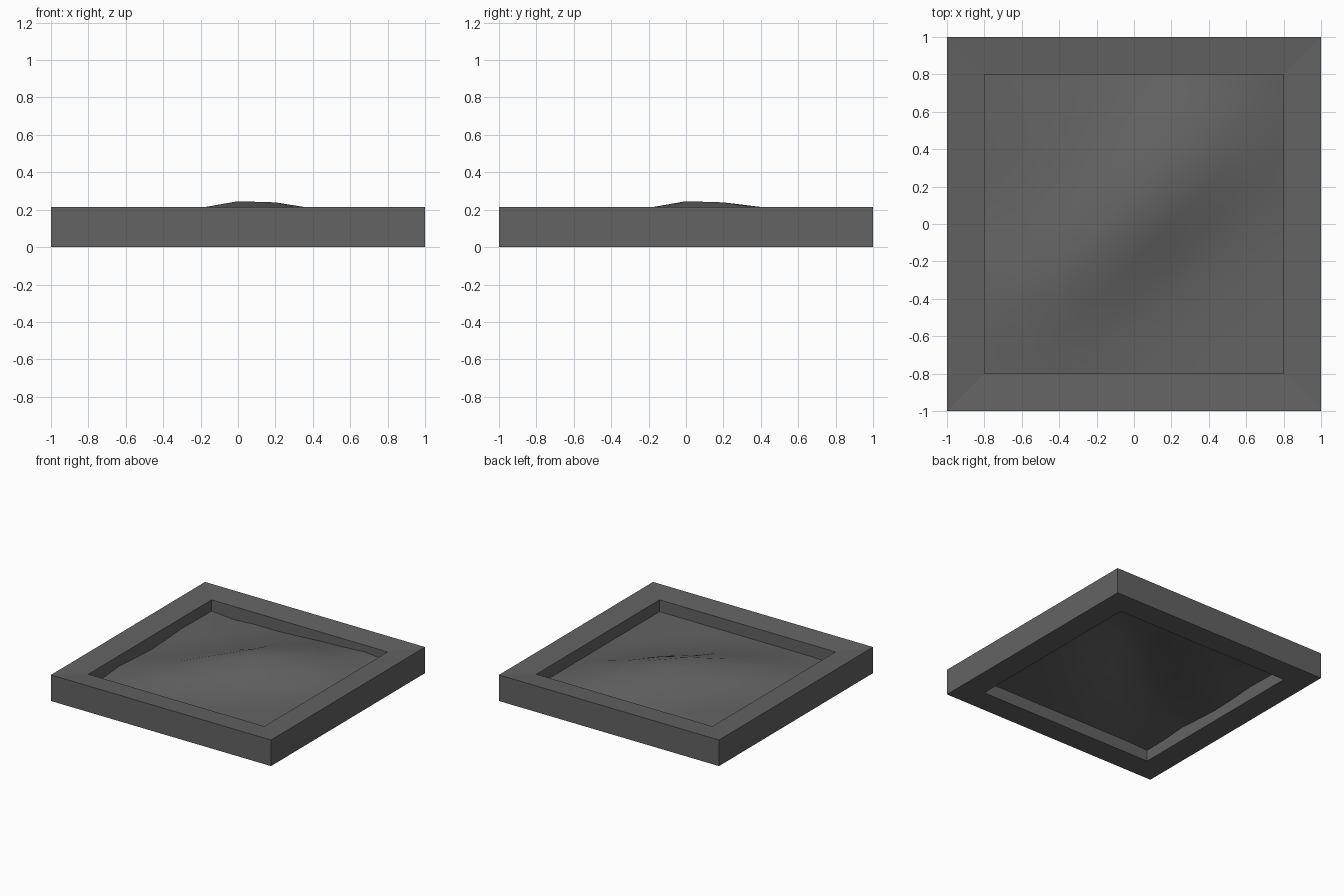
import bpy
import bmesh
import random
from math import exp

random.seed(4)

if "Cube" in bpy.data.objects:
    bpy.data.objects.remove(bpy.data.objects["Cube"], do_unlink=True)

# Single stone grey shared by both parts
stone = bpy.data.materials.new("stone_grey")
stone.use_nodes = True
grey = (0.125, 0.125, 0.125, 1)
stone.diffuse_color = grey
stone.node_tree.nodes["Principled BSDF"].inputs["Base Color"].default_value = grey


def finish(bm, name):
    mesh = bpy.data.meshes.new(name)
    bm.to_mesh(mesh)
    bm.free()
    mesh.materials.append(stone)
    obj = bpy.data.objects.new(name, mesh)
    bpy.context.collection.objects.link(obj)
    return obj


INNER = 0.8

# Square frame: one cross-section carried round four mitred corners,
# with the top sloping slightly inwards
bm = bmesh.new()
section = [(1, 0), (1, 0.214), (INNER, 0.197), (INNER, 0)]
corners = [(-1, -1), (1, -1), (1, 1), (-1, 1)]
rings = [[bm.verts.new((r * cx, r * cy, z)) for cx, cy in corners] for r, z in section]
for ring, above in zip(rings, rings[1:] + rings[:1]):
    for i in range(4):
        j = (i + 1) % 4
        bm.faces.new((ring[i], ring[j], above[j], above[i]))
bmesh.ops.recalc_face_normals(bm, faces=bm.faces)
finish(bm, "frame")


def bump(x, y, cx, cy, along, across):
    """Soft hill stretched along the diagonal."""
    u = (x - cx + y - cy) / along
    v = (x - cx - y + cy) / across
    return exp(-u * u - v * v)


def ground(x, y):
    edge = max(abs(x), abs(y)) > INNER - 0.01
    z = 0.1
    z += 0.115 * bump(x, y, 0, 0, 0.65, 0.35)       # central peak
    z += 0.055 * bump(x, y, 0, 0.3, 0.5, 0.4)       # shoulder behind the peak
    z += 0.06 * bump(x, y, 0.45, 0.4, 0.5, 0.4)     # ridge to the back left
    z += 0.05 * bump(x, y, -0.45, -0.3, 0.5, 0.4)   # ridge to the front right
    z += 0.03 * bump(x, y, 0.3, 0.8, 0.6, 0.6)      # rise along the back edge
    # Rough ground along the back and right edges, even along the others
    if edge and (y > 0.7 or x < -0.7):
        z += random.uniform(-0.018, 0.012)
    elif edge:
        z = 0.1
    return z


# Rolling ground sheet set inside the frame
bm = bmesh.new()
bmesh.ops.create_grid(bm, x_segments=8, y_segments=8, size=INNER)
for v in bm.verts:
    v.co.z = ground(v.co.x, v.co.y)
for f in bm.faces:
    f.smooth = True
finish(bm, "ground")
